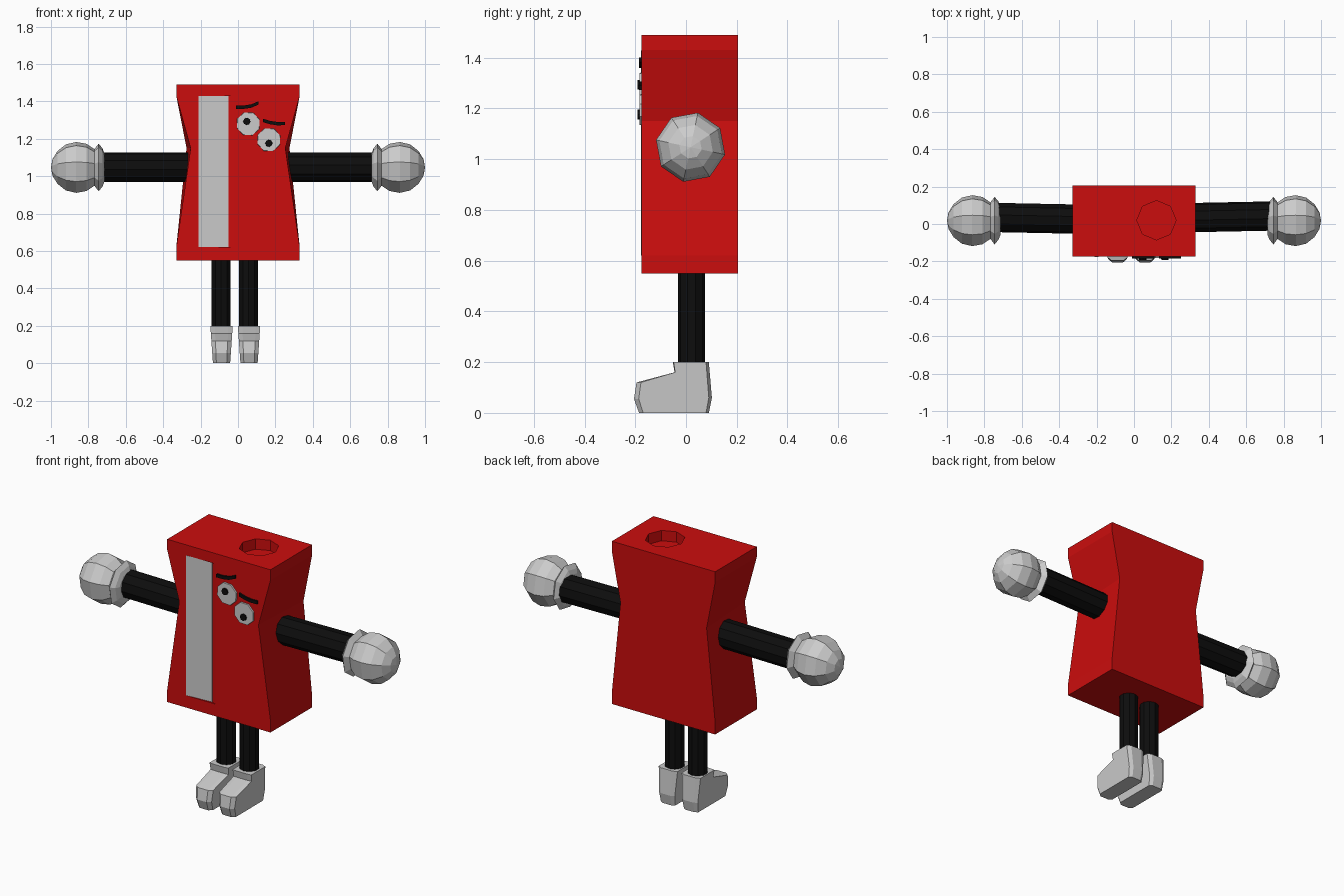
import bpy, bmesh
from math import sin, cos, pi, radians
from mathutils import Vector

if "Cube" in bpy.data.objects:
    bpy.data.objects.remove(bpy.data.objects["Cube"])


def material(name, rgb):
    m = bpy.data.materials.new(name)
    m.diffuse_color = (*rgb, 1)
    m.use_nodes = True
    m.node_tree.nodes["Principled BSDF"].inputs["Base Color"].default_value = m.diffuse_color
    return m


RED = material("red", (0.6, 0.004, 0.004))
BLACK = material("black", (0.004, 0.004, 0.004))


def loft(name, rings, mat=None):
    """Skin a list of equal-length rings and cap both ends."""
    bm = bmesh.new()
    loops = [[bm.verts.new(p) for p in ring] for ring in rings]
    n = len(loops[0])
    for a, b in zip(loops, loops[1:]):
        for i in range(n):
            j = (i + 1) % n
            bm.faces.new((a[i], a[j], b[j], b[i]))
    bm.faces.new(loops[0])
    bm.faces.new(loops[-1])
    bmesh.ops.remove_doubles(bm, verts=bm.verts, dist=1e-5)
    bmesh.ops.recalc_face_normals(bm, faces=bm.faces)
    me = bpy.data.meshes.new(name)
    bm.to_mesh(me)
    bm.free()
    ob = bpy.data.objects.new(name, me)
    bpy.context.collection.objects.link(ob)
    if mat:
        me.materials.append(mat)
    return ob


def lathe(name, start, direction, profile, sides, mat=None, turn=0.0):
    """Rings of (distance, radius) along a direction."""
    d = Vector(direction).normalized()
    u = Vector((0, 0, 1)) if abs(d.z) < 0.9 else Vector((0, 1, 0))
    u = (u - d * u.dot(d)).normalized()
    v = d.cross(u)
    rings = []
    for t, r in profile:
        c = Vector(start) + d * t
        angles = [turn + 2 * pi * i / sides for i in range(sides)]
        rings.append([c + r * (cos(a) * u + sin(a) * v) for a in angles])
    return loft(name, rings, mat)


FRONT, BACK = -0.175, 0.205

# Waisted body: (z, front half width, back half width)
half = [(0.55, 0.33, 0.33), (0.62, 0.33, 0.33), (1.15, 0.253, 0.275),
        (1.43, 0.33, 0.33), (1.49, 0.33, 0.33)]
front = [(w, FRONT, z) for z, w, _ in half] + [(-w, FRONT, z) for z, w, _ in half[::-1]]
back = [(w, BACK, z) for z, _, w in half] + [(-w, BACK, z) for z, _, w in half[::-1]]
body = loft("body", [front, back], RED)

# Octagonal hole in the top and shallow sloping slot for the blade
hole = lathe("hole_cutter", (0.12, 0.02, 1.43), (0, 0, 1),
             [(0, 0.105), (0.2, 0.105)], 8, RED)
slot_xy = [(-0.21, FRONT), (-0.05, -0.163), (-0.02, FRONT), (-0.02, -0.3), (-0.21, -0.3)]
slot = loft("slot_cutter", [[(x, y, z) for x, y in slot_xy] for z in (0.62, 1.43)], RED)
for cutter in (hole, slot):
    mod = body.modifiers.new(cutter.name, 'BOOLEAN')
    mod.operation = 'DIFFERENCE'
    mod.solver = 'EXACT'
    mod.object = cutter
    cutter.hide_render = True
    cutter.hide_set(True)

# Blade lying in the slot
blade_xy = [(-0.21, -0.1765), (-0.05, -0.1655), (-0.05, -0.16), (-0.21, -0.17)]
loft("blade", [[(x, y, z) for x, y in blade_xy] for z in (0.621, 1.429)])

# Eyes and pupils
for side, x, z, px, pz in (("left", 0.055, 1.28, 0.047, 1.293),
                           ("right", 0.165, 1.195, 0.165, 1.176)):
    lathe(side + "_eye", (x, FRONT + 0.005, z), (0, -1, 0),
          [(0, 0.066), (0.013, 0.064)], 8, turn=radians(20))
    lathe(side + "_pupil", (px, FRONT, pz), (0, -1, 0),
          [(0, 0.02), (0.017, 0.019)], 8, BLACK)

# Eyebrows: thin curved strokes
for side, path in (("left", [(-0.01, 1.369), (0.03, 1.369), (0.07, 1.375), (0.11, 1.392)]),
                   ("right", [(0.135, 1.298), (0.17, 1.287), (0.21, 1.281), (0.25, 1.282)])):
    rings = [[(x, FRONT + 0.005, z - 0.009), (x, FRONT - 0.01, z - 0.009),
              (x, FRONT - 0.01, z + 0.009), (x, FRONT + 0.005, z + 0.009)] for x, z in path]
    loft(side + "_eyebrow", rings, BLACK)

# Foot outline from the side (y, z)
foot_yz = [(-0.185, 0), (-0.205, 0.055), (-0.195, 0.12), (-0.045, 0.16), (-0.052, 0.2),
           (0.09, 0.2), (0.102, 0.06), (0.09, 0)]


def foot_ring(cx, side, width, inset):
    ring = []
    for y, z in foot_yz:
        w = (0.046 + 0.07 * z) * width
        y2 = -0.02 + (y + 0.02) * inset
        ring.append((cx + side * w, y2, z))
    return ring


for side, s, leg_x in (("left", -1, -0.09), ("right", 1, 0.057)):
    # Arm, very slightly skewed towards the back on the right
    lathe(side + "_arm", (s * 0.2, 0.028 + s * 0.004, 1.048), (s, 0.02, 0),
          [(0, 0.079), (0.56, 0.079)], 10, BLACK, turn=radians(10))
    # Hand with flared cuff
    lathe(side + "_hand", (0, 0.018, 1.047), (s, 0, 0),
          [(0.715, 0.08), (0.725, 0.105), (0.745, 0.13), (0.768, 0.1), (0.81, 0.129),
           (0.865, 0.139), (0.92, 0.126), (0.965, 0.09), (0.992, 0.045), (1.0, 0)],
          8, turn=radians(-s * 12))
    # Leg and boot
    lathe(side + "_leg", (leg_x, 0.022, 0.17), (0, 0, 1),
          [(0, 0.053), (0.42, 0.053)], 10, BLACK)
    loft(side + "_foot", [foot_ring(leg_x + 0.002, -1, 1, 0.9),
                          foot_ring(leg_x + 0.002, -1, 0.6, 1),
                          foot_ring(leg_x + 0.002, 1, 0.6, 1),
                          foot_ring(leg_x + 0.002, 1, 1, 0.9)])
